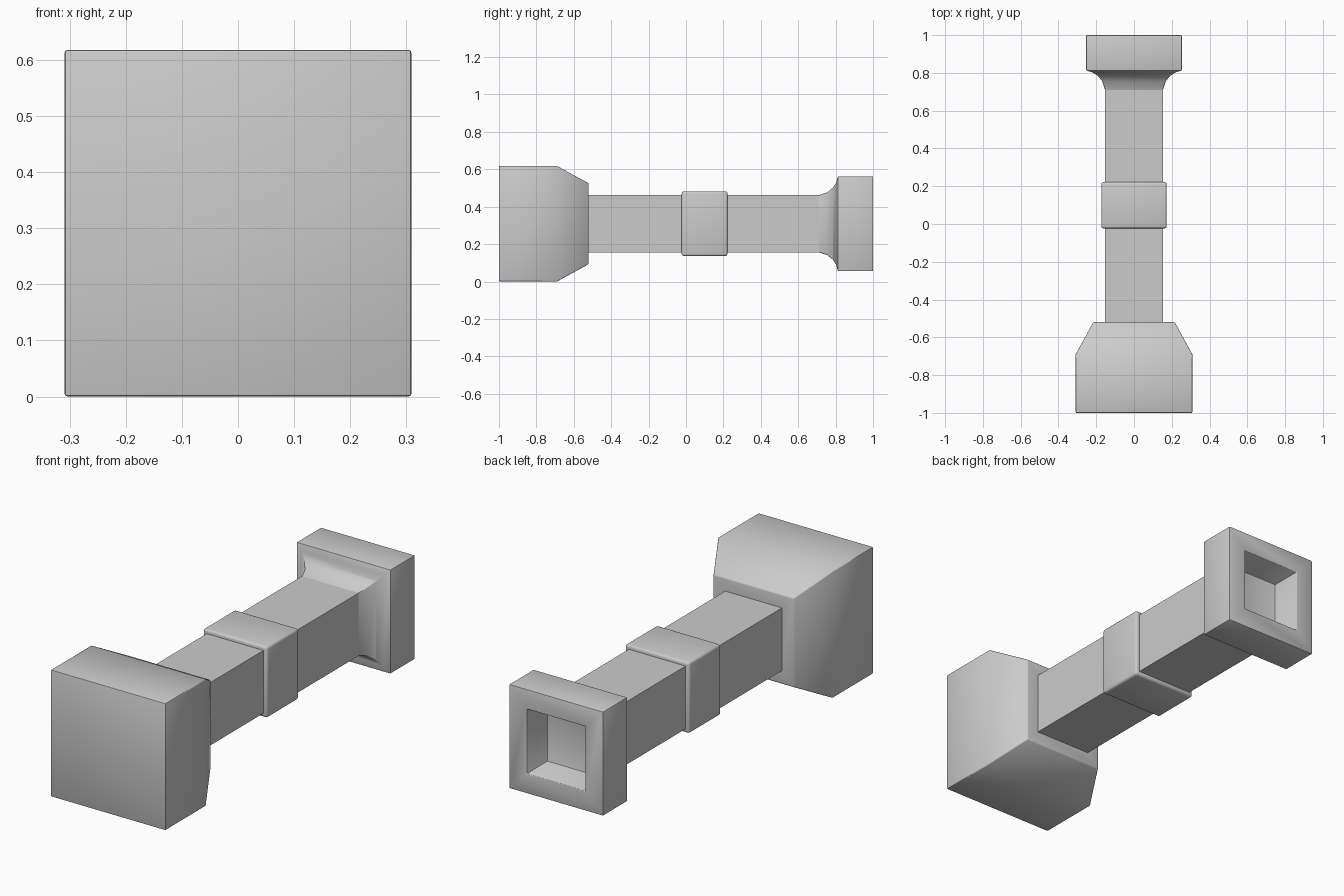
import bpy, bmesh
from math import radians

if "Cube" in bpy.data.objects:
    bpy.data.objects.remove(bpy.data.objects["Cube"])

CZ = 0.309  # height of the long axis


def square_loft(name, profile, cap_start=False, cap_end=False, bevel=0.005, segments=2):
    """Loft square rings given as (y, half_width) along the y axis."""
    bm = bmesh.new()
    rings = [[bm.verts.new((sx * h, y, CZ + sz * h))
              for sx, sz in ((1, 1), (-1, 1), (-1, -1), (1, -1))]
             for y, h in profile]
    for a, b in zip(rings, rings[1:]):
        for i in range(4):
            j = (i + 1) % 4
            bm.faces.new((a[i], b[i], b[j], a[j]))
    if cap_start:
        bm.faces.new(rings[0])
    if cap_end:
        bm.faces.new(rings[-1][::-1])
    mesh = bpy.data.meshes.new(name)
    bm.to_mesh(mesh)
    bm.free()
    ob = bpy.data.objects.new(name, mesh)
    bpy.context.collection.objects.link(ob)
    bpy.ops.object.select_all(action='DESELECT')
    ob.select_set(True)
    bpy.context.view_layer.objects.active = ob
    if bevel:
        mod = ob.modifiers.new("soft_edges", 'BEVEL')
        mod.width = bevel
        mod.segments = segments
        mod.limit_method = 'ANGLE'
        mod.angle_limit = radians(50)
        bpy.ops.object.modifier_apply(modifier=mod.name)
    bpy.ops.object.shade_smooth_by_angle(angle=radians(40))
    return ob


# Heavy block with a tapered back
square_loft("head_block", [(-1, 0.309), (-0.69, 0.309), (-0.52, 0.216), (-0.52, 0.15)],
            cap_start=True)

# Square shaft
square_loft("shaft", [(-0.53, 0.153), (0.715, 0.153)], bevel=0)

# Rounded band around the shaft
square_loft("middle_collar", [(-0.023, 0.15), (-0.023, 0.173), (0.222, 0.173), (0.222, 0.15)],
            bevel=0.012, segments=3)

# Flared end with a recessed square socket
square_loft("socket_end", [(0.71, 0.153), (0.755, 0.168), (0.785, 0.192), (0.803, 0.22),
                           (0.812, 0.253), (1, 0.253), (1, 0.157), (0.85, 0.152)],
            cap_end=True, bevel=0.004)
